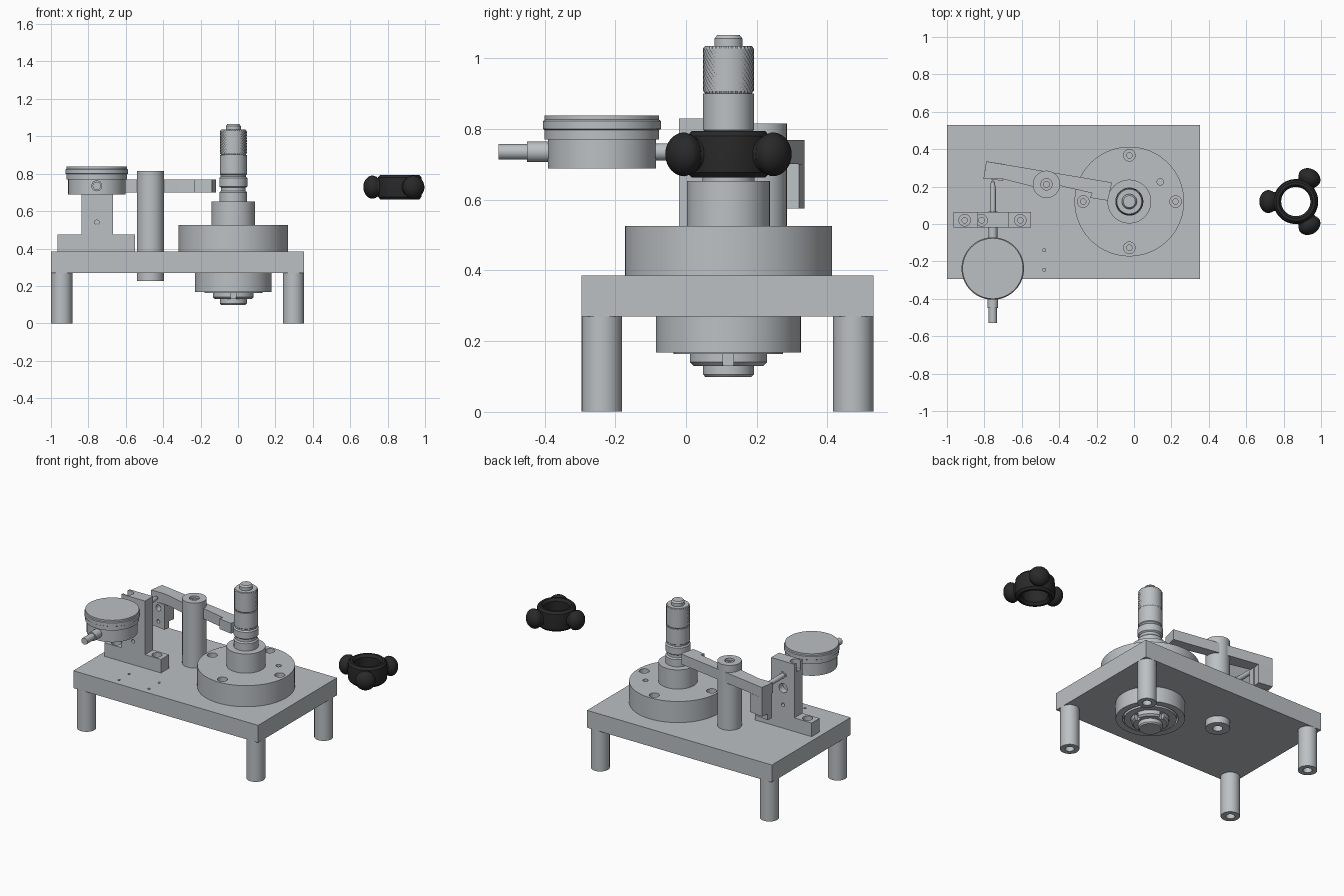
import bpy, bmesh, math
from mathutils import Matrix, Vector

if "Cube" in bpy.data.objects:
    bpy.data.objects.remove(bpy.data.objects["Cube"])


def material(name, rgb, rough):
    m = bpy.data.materials.new(name)
    m.use_nodes = True
    m.diffuse_color = (*rgb, 1)
    bsdf = m.node_tree.nodes["Principled BSDF"]
    bsdf.inputs["Base Color"].default_value = (*rgb, 1)
    bsdf.inputs["Roughness"].default_value = rough
    return m


STEEL = material("machined steel", (0.5, 0.53, 0.55), 0.5)
BLACK = material("black plastic", (0.022, 0.022, 0.022), 0.6)
AXES = {
    "z": Matrix.Identity(4),
    "y": Matrix.Rotation(-math.pi / 2, 4, "X"),
}


def finish(name, bm, mat=STEEL):
    bmesh.ops.recalc_face_normals(bm, faces=bm.faces)
    me = bpy.data.meshes.new(name)
    bm.to_mesh(me)
    bm.free()
    me.materials.append(mat)
    ob = bpy.data.objects.new(name, me)
    bpy.context.collection.objects.link(ob)
    return ob


def lathe(name, profile, loc=(0, 0, 0), rot=AXES["z"], mat=STEEL, seg=64, closed=False):
    """Revolve (radius, height) points; closed profiles make rings."""
    bm = bmesh.new()
    pts = [bm.verts.new((r, 0, h)) for r, h in profile]
    edges = [bm.edges.new(p) for p in zip(pts, pts[1:])]
    if closed:
        edges.append(bm.edges.new((pts[-1], pts[0])))
    bmesh.ops.spin(bm, geom=pts + edges, cent=(0, 0, 0), axis=(0, 0, 1),
                   angle=math.tau, steps=seg, use_duplicate=False)
    bmesh.ops.remove_doubles(bm, verts=bm.verts, dist=1e-5)
    bm.transform(Matrix.Translation(loc) @ rot)
    return finish(name, bm, mat)


def rod(name, r, a, b, loc, axis="z", seg=48):
    return lathe(name, [(0, a), (r, a), (r, b), (0, b)], loc, AXES[axis], seg=seg)


def prism(name, outline, z0, z1):
    bm = bmesh.new()
    face = bm.faces.new([bm.verts.new((x, y, z0)) for x, y in outline])
    top = bmesh.ops.extrude_face_region(bm, geom=[face])["geom"]
    bmesh.ops.translate(bm, vec=(0, 0, z1 - z0),
                        verts=[v for v in top if isinstance(v, bmesh.types.BMVert)])
    return finish(name, bm)


def box(name, x, y, z):
    return prism(name, [(x[0], y[0]), (x[1], y[0]), (x[1], y[1]), (x[0], y[1])], *z)


def combine(ob, others, operation="DIFFERENCE"):
    for other in others:
        mod = ob.modifiers.new("cut", "BOOLEAN")
        mod.operation, mod.solver, mod.object = operation, "EXACT", other
        bpy.context.view_layer.objects.active = ob
        bpy.ops.object.modifier_apply(modifier=mod.name)
        bpy.data.objects.remove(other)


def bore(r, a, b, x, y):
    return rod("bore", r, a, b, (x, y, 0), seg=24)


def counterbore(x, y, top, bottom):
    depth = top - 0.06
    return lathe("counterbore", [(0, bottom - .01), (.015, bottom - .01), (.015, depth),
                                 (.031, depth), (.031, top + .01), (0, top + .01)],
                 (x, y, 0), seg=24)


# Base plate with small drilled holes
PLATE_TOP = 0.385
plate = box("base_plate", (-1, 0.354), (-0.295, 0.53), (0.27, PLATE_TOP))
combine(plate, [bore(0.008, 0.33, 0.4, x, y) for x in (-0.7, -0.48) for y in (-0.245, -0.14)])

# Four legs with tapped ends
for x, side in ((-0.943, "right"), (0.297, "left")):
    for y, end in ((-0.238, "front"), (0.473, "back")):
        lathe(f"{end}_{side}_leg", [(0, .1), (.027, .1), (.027, 0), (.057, 0), (.057, .27), (0, .27)],
              (x, y, 0))

# Bearing flange and boss
CX, CY = -0.025, 0.12
flange = lathe("bearing_flange", [(0, PLATE_TOP), (.293, PLATE_TOP), (.293, .525), (.117, .525),
                                  (.117, .652), (0, .652)], (CX, CY, 0), seg=96)
cuts = [counterbore(CX + dx * .247, CY + dy * .247, .525, .4)
        for dx, dy in ((1, 0), (-1, 0), (0, 1), (0, -1))]
combine(flange, cuts + [bore(.017, .45, .55, .14, .225)])

# Lower bearing housing with its recessed face
lathe("lower_housing", [(0, .27), (.205, .27), (.205, .168), (.165, .168), (.165, .2), (0, .2)],
      (CX, CY, 0))
lathe("bearing_ring", [(.115, .2), (.115, .163), (.155, .163), (.155, .2)], (CX, CY, 0), closed=True)

# Slotted ring nut and spindle end
nut = lathe("ring_nut", [(0, .2), (.11, .2), (.11, .14), (.1, .13), (0, .13)], (CX, CY, 0))
combine(nut, [box("slot", (CX - .015, CX + .015), (CY + s * .1 - .015, CY + s * .1 + .015), (.12, .165))
              for s in (-1, 1)]
        + [box("slot", (CX + s * .1 - .015, CX + s * .1 + .015), (CY - .015, CY + .015), (.12, .165))
           for s in (-1, 1)])
lathe("spindle_end", [(0, .14), (.072, .14), (.072, .106), (.065, .098), (0, .098)], (CX, CY, 0))

# Spindle with grooves, and the top button
lathe("spindle", [(0, .64), (.074, .65), (.074, .70), (.066, .708), (.066, .725), (.075, .732),
                  (.075, .776), (.068, .784), (.068, .793), (.072, .797), (.072, .9), (0, .9)],
      (CX, CY, 0))
lathe("top_button", [(0, 1.03), (.04, 1.03), (.04, 1.055), (.032, 1.065), (0, 1.065)], (CX, CY, 0))

# Knurled grip: rings of alternating radius
ROWS = 18
bm = bmesh.new()
rings = []
for j in range(ROWS + 1):
    ring = []
    for i in range(64):
        end = j in (0, ROWS)
        r = .066 if end or (i + j) % 2 else .072
        a = math.tau * i / 64
        ring.append(bm.verts.new((CX + r * math.cos(a), CY + r * math.sin(a), .9 + .135 * j / ROWS)))
    rings.append(ring)
for lower, upper in zip(rings, rings[1:]):
    for i in range(64):
        k = (i + 1) % 64
        bm.faces.new((lower[i], lower[k], upper[k], upper[i]))
bm.faces.new(rings[0])
bm.faces.new(rings[-1])
finish("knurled_grip", bm)

# Pivot post through the plate
PX, PY = -0.468, 0.212
lathe("pivot_post", [(.03, .225), (.073, .225), (.073, .815), (.03, .815)], (PX, PY, 0), closed=True)
lathe("pivot_pin", [(0, .3), (.03, .3), (.03, .8), (.016, .8), (.016, .77), (0, .77)], (PX, PY, 0))

# Lever arm with its dropped end and contact plate
prism("lever", [(-.79, .335), (-.805, .24), (-.70, .24), (-.54, .2), (-.40, .205), (-.225, .165),
                (-.235, .14), (-.14, .125), (-.118, .222)], .7, .768)
prism("lever_drop", [(-.79, .335), (-.798, .283), (-.70, .27), (-.692, .32)], .575, .7)
contact = prism("contact_plate", [(-.798, .285), (-.803, .245), (-.70, .23), (-.695, .272)], .535, .7)
combine(contact, [rod("bore", r, .2, .3, (-.75, 0, z), "y", 24) for r, z in ((.02, .665), (.012, .575))])

# Indicator bracket
bracket = box("bracket", (-.965, -.55), (-.02, .063), (PLATE_TOP, .475))
combine(bracket, [box("upright", (-.838, -.667), (-.02, .063), (.44, .83))], "UNION")
combine(bracket, [counterbore(x, .02, .475, .4) for x in (-.905, -.608)])
combine(bracket, [counterbore(-.815, .02, .83, .74),
                  rod("bore", .012, -.1, .1, (-.755, 0, .54), "y", 24),
                  rod("bore", .03, .02, .1, (-.755, 0, .65), "y", 24)])

# Dial indicator: case, bezel, stems and plunger
DX, DY, DZ = -.755, -.238, .735
lathe("dial_case", [(0, .688), (.153, .688), (.153, .77), (.162, .77), (.162, .797), (.167, .8),
                    (.167, .822), (.162, .826), (.162, .838), (0, .838)], (DX, DY, 0), seg=96)
lathe("dial_rear_stem", [(0, -.53), (.022, -.53), (.022, -.45), (.029, -.45), (.029, -.38), (0, -.38)],
      (DX, 0, DZ), AXES["y"])
rod("dial_front_stem", .024, -.1, .066, (DX, 0, DZ), "y")
lathe("plunger", [(0, .05), (.016, .05), (.016, .19), (.01, .225), (0, .236)], (DX, 0, DZ), AXES["y"])

# Three-lobed handwheel
KX, KZ, H = .865, .728, .066
lathe("handwheel_ring", [(.078, -.05), (.09, -H), (.104, -H), (.116, -.052), (.12, 0), (.116, .052),
                         (.104, H), (.09, H), (.078, .05)], (KX, CY, KZ), mat=BLACK, closed=True)
lobe = [(0, .09), (.05, .09), (.05, .118), (.056, .126)]
lobe += [(.062 * math.cos(t), .144 + .051 * math.sin(t))
         for t in (math.pi / 2 * i / 10 for i in range(10))] + [(0, .195)]
for n in range(3):
    turn = Matrix.Rotation(math.pi / 3 + n * math.tau / 3, 4, "Z") @ Matrix.Rotation(math.pi / 2, 4, "Y")
    lathe(f"handwheel_lobe_{n + 1}", lobe, (KX, CY, KZ), turn, BLACK, seg=40)

# Smooth round surfaces, keep machined edges sharp
for ob in bpy.context.collection.objects:
    if ob.type == "MESH" and ob.name != "knurled_grip":
        bpy.ops.object.select_all(action="DESELECT")
        ob.select_set(True)
        bpy.context.view_layer.objects.active = ob
        bpy.ops.object.shade_smooth_by_angle(angle=math.radians(30))
